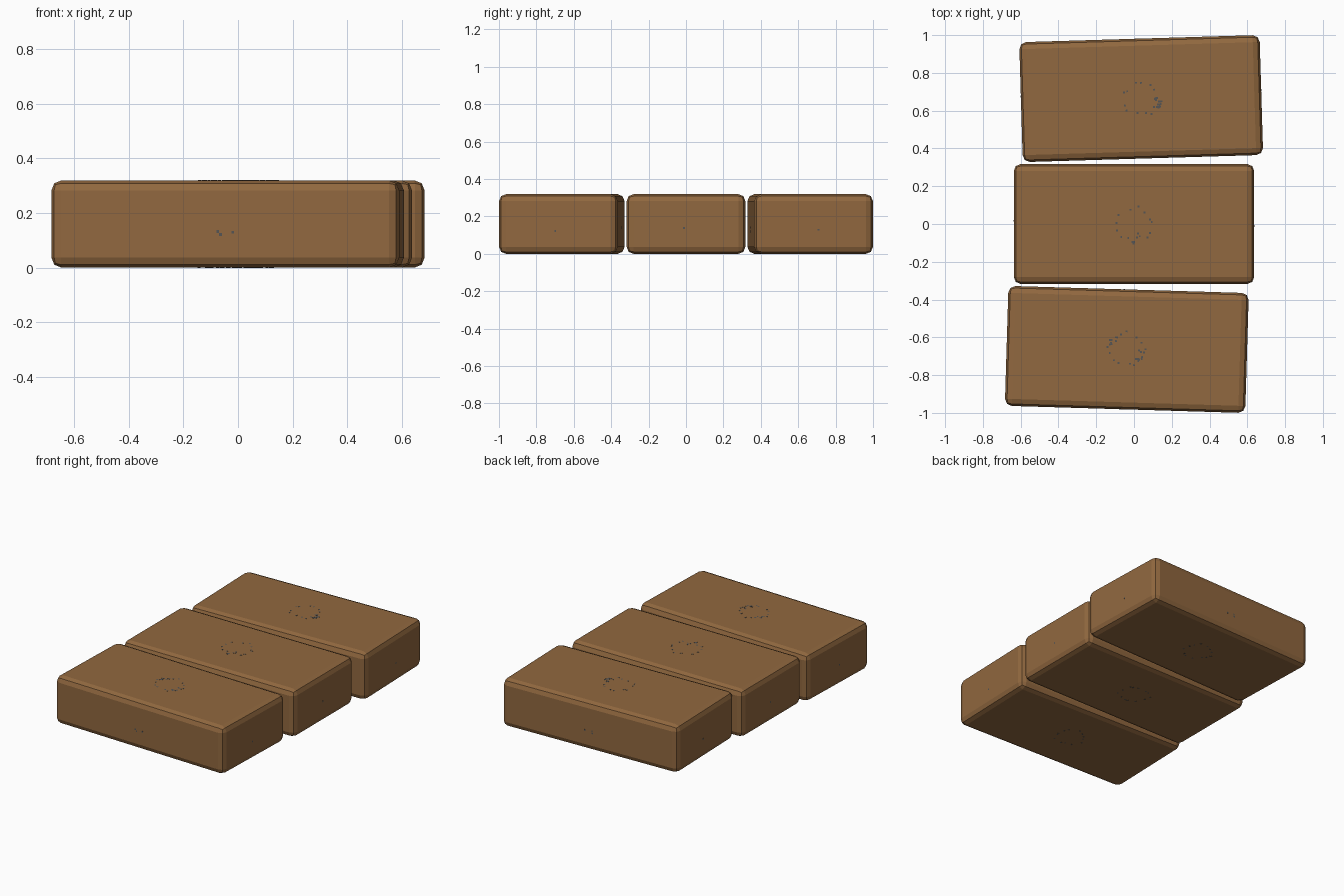
import bpy
import bmesh
import math
import random
from mathutils import Matrix, Vector

if "Cube" in bpy.data.objects:
    bpy.data.objects.remove(bpy.data.objects["Cube"])

random.seed(4)


def material(name, rgb):
    m = bpy.data.materials.new(name)
    m.diffuse_color = (*rgb, 1.0)
    m.use_nodes = True
    m.node_tree.nodes["Principled BSDF"].inputs["Base Color"].default_value = m.diffuse_color
    return m


brown = material("brown_clay", (0.285, 0.139, 0.050))
grey = material("dark_grey_fleck", (0.09, 0.09, 0.09))

LENGTH, WIDTH, HEIGHT = 1.273, 0.635, 0.319


def brick(name, x, y, degrees):
    """One brick with softly chamfered edges, turned slightly about z."""
    bpy.ops.mesh.primitive_cube_add(size=1, location=(x, y, HEIGHT / 2))
    ob = bpy.context.object
    ob.name = name
    ob.scale = (LENGTH, WIDTH, HEIGHT)
    bpy.ops.object.transform_apply(location=False, rotation=False, scale=True)
    ob.rotation_euler.z = math.radians(degrees)
    bevel = ob.modifiers.new("rounded_edges", 'BEVEL')
    bevel.width = 0.037
    bevel.segments = 2
    ob.data.materials.append(brown)
    return ob


def flecks(name, x, y, degrees, patches):
    """Thin specks in a loose ring at the middle of each face of a brick."""
    bm = bmesh.new()

    def speck(axis, side, u, v, size):
        half = (LENGTH / 2, WIDTH / 2, HEIGHT / 2)[axis]
        a, b = [i for i in range(3) if i != axis]
        pos, dim = Vector(), Vector((size, size, size))
        pos[axis], pos[a], pos[b] = side * half, u, v
        dim[axis] = 0.0012
        bmesh.ops.create_cube(bm, size=1, matrix=Matrix.Translation(pos) @ Matrix.Diagonal(dim).to_4x4())

    # ring on top and bottom, a few low specks on the four sides
    for axis, ru, rv, drop, count in ((2, 0.097, 0.09, 0, 13), (1, 0.03, 0.012, 0.03, 3), (0, 0.03, 0.01, 0.03, 1)):
        for side in (-1, 1):
            for i in range(count):
                t = math.tau * (i + random.uniform(-0.4, 0.4)) / count
                r = random.uniform(0.85, 1.1)
                speck(axis, side, ru * r * math.cos(t), rv * r * math.sin(t) - drop, 0.010)

    # denser patches on the top
    for u, v, count in patches:
        for i in range(count):
            speck(2, 1, u + random.uniform(-0.022, 0.022), v + random.uniform(-0.03, 0.03), 0.010)

    mesh = bpy.data.meshes.new(name)
    bm.to_mesh(mesh)
    bm.free()
    mesh.materials.append(grey)
    ob = bpy.data.objects.new(name, mesh)
    bpy.context.collection.objects.link(ob)
    ob.location = (x, y, HEIGHT / 2)
    ob.rotation_euler.z = math.radians(degrees)


# Row of three bricks, the outer two a little askew
ROW = (
    ("front", -0.038, -0.664, -1.72, ((-0.07, 0.035, 7), (0.07, -0.03, 9))),
    ("middle", 0.0, 0.0, 0.0, ((0.01, -0.075, 5),)),
    ("back", 0.038, 0.664, 1.72, ((0.085, -0.025, 16),)),
)
for label, x, y, angle, patches in ROW:
    brick(label + "_brick", x, y, angle)
    flecks(label + "_flecks", x, y, angle, patches)
